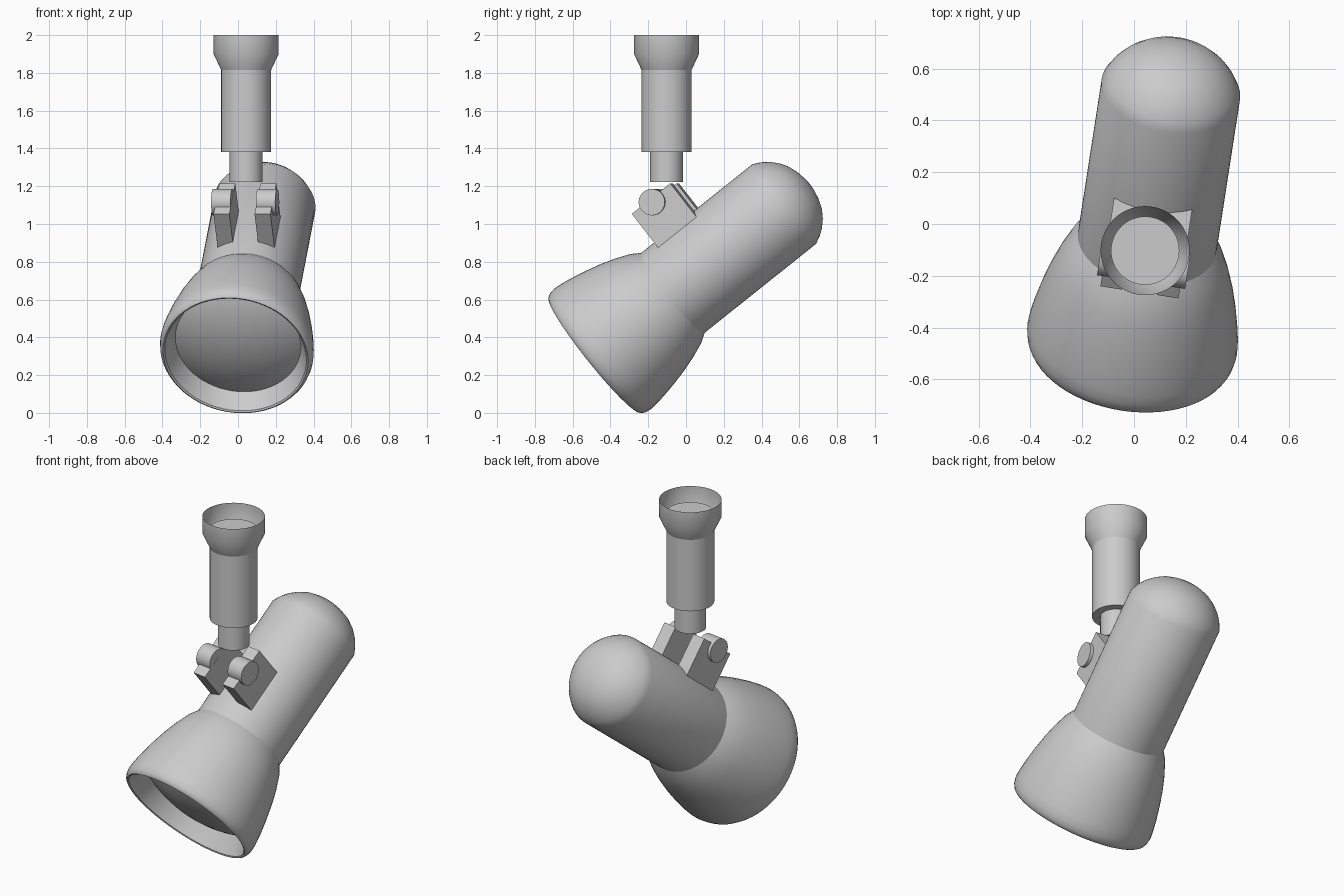
import bpy, bmesh, math
from mathutils import Matrix, Vector

if "Cube" in bpy.data.objects:
    bpy.data.objects.remove(bpy.data.objects["Cube"])

# Lamp frame: local x across, y = up off the tube, z = along the axis to the rear
axis = Vector((0.120, 0.776, 0.619)).normalized()
side = Vector((axis.y, -axis.x, 0)).normalized()
up = side.cross(axis)
origin = Vector((0.051, -0.07, 0.635))
LAMP = Matrix.Translation(origin) @ Matrix((side, up, axis)).transposed().to_4x4()
STEM = Matrix.Translation((0.043, -0.103, 0))


def finish(name, bm, matrix, smooth=True):
    bmesh.ops.remove_doubles(bm, verts=bm.verts, dist=1e-5)
    bmesh.ops.recalc_face_normals(bm, faces=bm.faces)
    mesh = bpy.data.meshes.new(name)
    bm.to_mesh(mesh)
    bm.free()
    obj = bpy.data.objects.new(name, mesh)
    bpy.context.collection.objects.link(obj)
    obj.matrix_world = matrix
    if smooth:
        bpy.ops.object.select_all(action='DESELECT')
        bpy.context.view_layer.objects.active = obj
        obj.select_set(True)
        bpy.ops.object.shade_smooth_by_angle(angle=math.radians(30))
    return obj


def lathe(name, profile, matrix, steps=64):
    """Spin a (radius, height) profile about local z."""
    bm = bmesh.new()
    verts = [bm.verts.new((r, 0, z)) for r, z in profile]
    edges = [bm.edges.new(pair) for pair in zip(verts, verts[1:])]
    bmesh.ops.spin(bm, geom=verts + edges, cent=(0, 0, 0), axis=(0, 0, 1),
                   angle=2 * math.pi, steps=steps, use_merge=True)
    return finish(name, bm, matrix)


# Ceiling stem: flared open cup, closed cylinder, thin neck
lathe("stem_cup", [(0.13, 1.81), (0.172, 1.90), (0.172, 2.0)], STEM)
lathe("stem_body", [(0, 1.38), (0.132, 1.38), (0.132, 1.92), (0, 1.92)], STEM)
lathe("stem_neck", [(0, 1.222), (0.087, 1.222), (0.087, 1.40), (0, 1.40)], STEM)

# Lamp housing: rear dome, tube, bell, rounded rim and inner lip
lathe("lamp_housing", [
    (0, 0.930), (0.05, 0.927), (0.10, 0.916), (0.15, 0.896), (0.19, 0.869),
    (0.225, 0.835), (0.25, 0.800), (0.27, 0.760), (0.27, 0),
    (0.302, -0.05), (0.334, -0.13), (0.359, -0.21), (0.381, -0.30),
    (0.397, -0.38), (0.406, -0.44), (0.409, -0.48), (0.404, -0.51),
    (0.396, -0.526), (0.387, -0.533), (0.378, -0.528), (0.356, -0.47),
    (0.335, -0.42)], LAMP)

# Bulb face: shallow dome inside the bell
lathe("bulb_face", [(0.335, -0.42), (0.30, -0.438), (0.25, -0.458),
                    (0.18, -0.479), (0.09, -0.495), (0, -0.50)], LAMP)

# Bracket plates and pivot pins, mirrored across the tube
for label, s in (("left", -1), ("right", 1)):
    bm = bmesh.new()
    bmesh.ops.create_cube(bm, size=1, matrix=Matrix.Translation((s * 0.11, 0.335, 0.236))
                          @ Matrix.Diagonal((0.085, 0.23, 0.262, 1)))
    finish("bracket_plate_" + label, bm, LAMP, smooth=False)
    pin = LAMP @ Matrix.Translation((s * 0.12, 0.431, 0.23)) @ Matrix.Rotation(math.pi / 2, 4, 'Y')
    lathe("pivot_pin_" + label, [(0, -0.052), (0.07, -0.052), (0.07, 0.052), (0, 0.052)], pin, 32)
